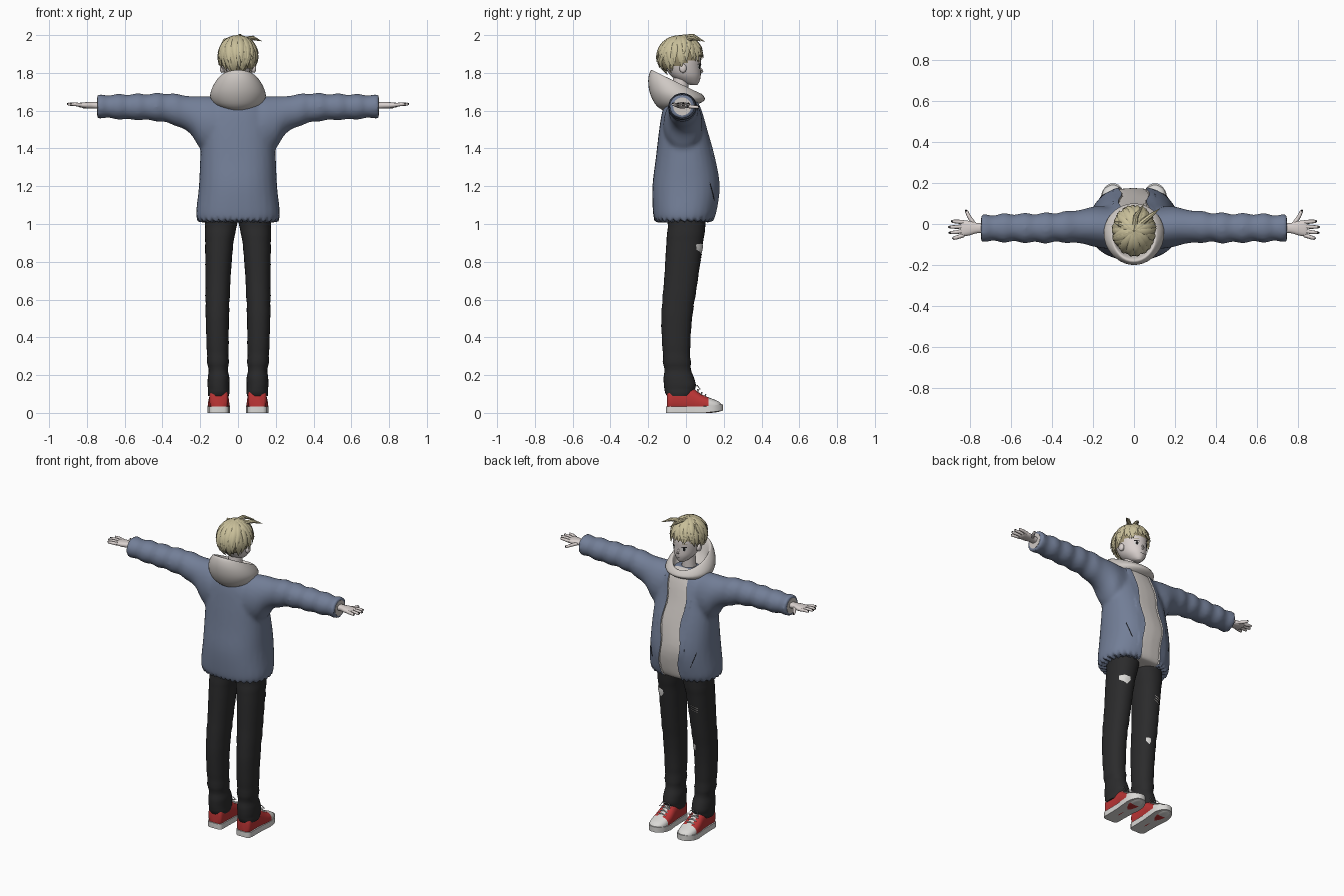
import bpy, bmesh, math, random
from math import sin, cos, pi
from mathutils import Vector
from mathutils.bvhtree import BVHTree

random.seed(4)
if "Cube" in bpy.data.objects:
    bpy.data.objects.remove(bpy.data.objects["Cube"])


def material(name, r, g, b):
    m = bpy.data.materials.new(name)
    m.use_nodes = True
    m.diffuse_color = (r, g, b, 1)
    m.node_tree.nodes["Principled BSDF"].inputs["Base Color"].default_value = (r, g, b, 1)
    return m


BLUE = material("slate blue cloth", .17, .21, .31)
CLOTH = material("light grey cloth", .62, .58, .55)
BLACK = material("black denim", .024, .024, .025)
RED = material("red canvas", .5, .035, .035)
WHITE = material("white rubber", .7, .69, .67)
HAIR = material("pale blond hair", .58, .52, .32)
SHADE = material("deep blond hair", .33, .28, .16)
SKIN = material("pale skin", .7, .64, .62)
DARK = material("near black", .012, .012, .013)


def finish(name, bm, *mats, angle=50):
    bmesh.ops.recalc_face_normals(bm, faces=bm.faces)
    me = bpy.data.meshes.new(name)
    bm.to_mesh(me)
    bm.free()
    ob = bpy.data.objects.new(name, me)
    bpy.context.collection.objects.link(ob)
    for m in mats:
        me.materials.append(m)
    bpy.ops.object.select_all(action='DESELECT')
    ob.select_set(True)
    bpy.context.view_layer.objects.active = ob
    bpy.ops.object.shade_smooth_by_angle(angle=math.radians(angle))
    return ob


def skin_rings(bm, rings):
    """Bridge closed rings of points and cap both ends."""
    vs = [[bm.verts.new(p) for p in r] for r in rings]
    n = len(vs[0])
    for a, b in zip(vs, vs[1:]):
        for i in range(n):
            bm.faces.new((a[i], a[(i + 1) % n], b[(i + 1) % n], b[i]))
    bm.faces.new(vs[0])
    bm.faces.new(vs[-1])


def refine(rows, k=4):
    """Smoothly interpolate section rows."""
    out = []
    for i in range(len(rows) - 1):
        q = [rows[max(i - 1, 0)], rows[i], rows[i + 1], rows[min(i + 2, len(rows) - 1)]]
        for j in range(k):
            t = j / k
            out.append([.5 * (2 * b + (c - a) * t + (2 * a - 5 * b + 4 * c - d) * t * t
                              + (3 * b - a - 3 * c + d) * t ** 3) for a, b, c, d in zip(*q)])
    return out + [list(rows[-1])]


def sections(rows, axis, s=1, n=28, power=1.0):
    """Rings from rows (position, a0, a1, b0, b1); s mirrors in x."""
    rings = []
    for t, a0, a1, b0, b1 in rows:
        ring = []
        for i in range(n):
            c, d = cos(2 * pi * i / n), sin(2 * pi * i / n)
            c, d = math.copysign(abs(c) ** power, c), math.copysign(abs(d) ** power, d)
            a, b = (a0 + a1 + (a1 - a0) * c) / 2, (b0 + b1 + (b1 - b0) * d) / 2
            x, y, z = {'x': (t, a, b), 'y': (a, t, b), 'z': (a, b, t)}[axis]
            ring.append((s * x, y, z))
        rings.append(ring)
    return rings


def tube(bm, path, radii, n=8):
    path = [Vector(p) for p in path]
    rings = []
    for i, p in enumerate(path):
        d = (path[min(i + 1, len(path) - 1)] - path[max(i - 1, 0)]).normalized()
        u = d.orthogonal().normalized() if abs(d.z) > .9 else d.cross(Vector((0, 0, 1))).normalized()
        v = d.cross(u)
        rings.append([p + radii[i] * (u * cos(2 * pi * k / n) + v * sin(2 * pi * k / n)) for k in range(n)])
    skin_rings(bm, rings)


def decal(name, target, origin, direction, outline, mat, lift=.003):
    """Thin plate laid on the target, seen along a direction."""
    tree = BVHTree.FromPolygons([v.co for v in target.data.vertices],
                                [p.vertices[:] for p in target.data.polygons])
    d = Vector(direction).normalized()
    u = Vector((0, 0, 1)).cross(d).normalized()
    v = d.cross(u)
    bm = bmesh.new()
    prev = None
    for f in (.05, .35, .7, 1):
        ring = []
        for a, b in outline:
            o = Vector(origin) + u * a * f + v * b * f + d * .5
            hit = tree.ray_cast(o, -d)[0]
            ring.append(bm.verts.new((hit or o - d * .5) + d * lift))
        n = len(ring)
        for i in range(n if prev else 0):
            bm.faces.new((prev[i], prev[(i + 1) % n], ring[(i + 1) % n], ring[i]))
        if not prev:
            bm.faces.new(ring)
        prev = ring
    ob = finish(name, bm, mat)
    if ob.data.polygons[0].normal.dot(d) < 0:
        ob.data.flip_normals()
    return ob


def oval(w, h, n=16):
    return [(w * cos(2 * pi * i / n), h * sin(2 * pi * i / n)) for i in range(n)]


# Jacket: body and wrinkled sleeves fused into one skin
bm = bmesh.new()
body = [(1.015, -.215, .215, -.165, .145), (1.06, -.222, .222, -.175, .165), (1.2, -.207, .207, -.178, .185),
        (1.35, -.2, .2, -.16, .16), (1.5, -.19, .19, -.142, .118), (1.6, -.16, .16, -.125, .09),
        (1.66, -.11, .11, -.1, .065), (1.685, -.06, .06, -.08, .04)]
skin_rings(bm, sections(refine(body), 'z', power=.85))
sleeve = refine([(.06, -.12, .08, 1.34, 1.67), (.14, -.12, .085, 1.37, 1.675), (.2, -.11, .085, 1.4, 1.678),
                 (.26, -.095, .07, 1.485, 1.678), (.36, -.09, .058, 1.53, 1.692), (.46, -.092, .052, 1.548, 1.69),
                 (.6, -.088, .05, 1.553, 1.687), (.7, -.086, .046, 1.56, 1.684), (.745, -.082, .042, 1.562, 1.683)], 6)
for r in sleeve:
    w = .006 * sin(62 * r[0]) * min(1, max(0, r[0] - .25) * 8)
    r[1:] = [r[1] - w, r[2] + w, r[3] - w * .6, r[4] + w * .8]
for s in (1, -1):
    skin_rings(bm, sections(sleeve, 'x', s))
raw = finish("jacket_source", bm)
mod = raw.modifiers.new("fuse", 'REMESH')
mod.mode, mod.voxel_size = 'VOXEL', .012
mod = raw.modifiers.new("soften", 'SMOOTH')
mod.iterations = 6
fused = bpy.data.meshes.new_from_object(raw.evaluated_get(bpy.context.evaluated_depsgraph_get()))
bpy.data.objects.remove(raw)
bm = bmesh.new()
bm.from_mesh(fused)
bpy.data.meshes.remove(fused)
for x in (-.068, .068):  # shirt front between the open edges
    bmesh.ops.bisect_plane(bm, geom=bm.verts[:] + bm.edges[:] + bm.faces[:], plane_co=(x, 0, 0), plane_no=(1, 0, 0))
for f in bm.faces:
    c = f.calc_center_median()
    f.material_index = int(abs(c.x) < .068 and c.y > .02)
for v in bm.verts:
    if all(f.material_index for f in v.link_faces):
        v.co.y -= .009
    elif v.co.z < 1.032:
        v.co.z += .007 * sin(34 * math.atan2(v.co.y, v.co.x))
    if v.co.y > .02 and abs(v.co.x) < .1:
        v.co.x += .008 * sin(v.co.z * 24)
jacket = finish("jacket", bm, BLUE, CLOTH)
for s, side in ((1, "right"), (-1, "left")):
    decal(side + "_pocket_slit", jacket, (s * .135, .1, 1.17), (s * .45, 1, 0),
          [(-s * .02, .05), (-s * .017, .05), (s * .022, -.05), (s * .018, -.05)], DARK)
    bm = bmesh.new()
    skin_rings(bm, sections([(.738, -.068, .028, 1.575, 1.67), (.746, -.068, .028, 1.575, 1.67)], 'x', s))
    finish(side + "_cuff_lining", bm, CLOTH)

# Hood: tilted rings forming a hollow bag (half width, back y, back z, front y, front z)
bm = bmesh.new()
rows = refine([(.06, -.1, 1.59, .05, 1.63), (.125, -.155, 1.625, .085, 1.645), (.147, -.19, 1.69, .1, 1.66),
               (.137, -.2, 1.76, .095, 1.675), (.112, -.187, 1.812, .08, 1.69), (.1, -.165, 1.8, .065, 1.685),
               (.085, -.13, 1.72, .05, 1.65), (.05, -.08, 1.67, .02, 1.63)], 4)
rings = []
for w, y0, z0, y1, z1 in rows:
    q = [(.5 - .5 * cos(2 * pi * i / 36), sin(2 * pi * i / 36)) for i in range(36)]
    rings.append([(w * k, y0 + (y1 - y0) * t, z0 + (z1 - z0) * t) for t, k in q])
skin_rings(bm, rings)
finish("hood", bm, CLOTH, angle=70)

# Head, neck, ears and nose
bm = bmesh.new()
skull = [(1.737, -.018, .018, .02, .06), (1.752, -.038, .038, -.03, .07), (1.785, -.065, .065, -.08, .078),
         (1.83, -.08, .08, -.11, .078), (1.88, -.085, .085, -.125, .078), (1.93, -.076, .076, -.11, .062),
         (1.965, -.045, .045, -.08, .02)]
skin_rings(bm, sections(refine(skull, 5), 'z'))
head = finish("head", bm, SKIN, angle=70)
bm = bmesh.new()
tube(bm, [(0, -.035, 1.62), (0, -.03, 1.7), (0, -.025, 1.79)], [.05, .042, .042], 20)
finish("neck", bm, SKIN)
bm = bmesh.new()
tube(bm, [(0, .07, 1.835), (0, .081, 1.815), (0, .088, 1.807), (0, .074, 1.798)], [.003, .007, .006, .004])
finish("nose", bm, SKIN)
decal("mouth", head, (0, .07, 1.772), (0, 1, 0), oval(.016, .0015), DARK)
for s, side in ((1, "right"), (-1, "left")):
    bm = bmesh.new()
    skin_rings(bm, sections(refine([(.07, -.03, 0, 1.805, 1.835), (.086, -.035, .003, 1.8, 1.848),
                                    (.094, -.03, -.005, 1.81, 1.84)]), 'x', s, 14))
    finish(side + "_ear", bm, SKIN)
    look = (s * .35, 1, 0)
    decal(side + "_eye_white", head, (s * .037, .07, 1.832), look, oval(.017, .012), WHITE, .002)
    decal(side + "_iris", head, (s * .036, .07, 1.832), look, oval(.008, .0115), DARK, .004)
    decal(side + "_lash", head, (s * .037, .07, 1.846), look, oval(.02, .003), DARK, .005)
    decal(side + "_brow", head, (s * .037, .07, 1.863), look, oval(.018, .002), SHADE)


# Hair: under-cap and layered tapering locks
def scalp(az, th, k=1.0):
    return Vector((.096 * k * sin(th) * sin(az), -.03 + .112 * k * sin(th) * cos(az), 1.883 + .103 * k * cos(th)))


bm = bmesh.new()
bmesh.ops.create_uvsphere(bm, u_segments=32, v_segments=20, radius=1)
for v in bm.verts:
    v.co = Vector((v.co.x * .095, v.co.y * .11 - .03, v.co.z * .103 + 1.883))
bmesh.ops.delete(bm, geom=[f for f in bm.faces if f.calc_center_median().z
                           < 1.857 + .41 * f.calc_center_median().y], context='FACES')
finish("hair_cap", bm, SHADE)
bm = bmesh.new()
for layer, (count, start, reach, k) in enumerate(((24, .55, 1.0, 1.03), (20, .3, .86, 1.06), (15, .05, .7, 1.09))):
    for i in range(count):
        az = 2 * pi * (i + random.uniform(-.25, .25)) / count
        end = (2.12 - .42 * cos(az)) * reach + random.uniform(-.12, .1)
        twist = random.uniform(-.3, .3)
        rings = []
        for j in range(8):
            t = j / 7
            a, th = az + twist * t * t, start + (end - start) * t
            p = scalp(a, th, k + .07 * t ** 4)
            out = (p - Vector((0, -.03, 1.883))).normalized()
            side = Vector((cos(a), -sin(a), 0))
            w = (.3 + .7 * sin(pi * min(1, t * .62 + .12))) * (1 - t ** 3) * .021 + .0008
            rings.append([p + side * w * cos(q) + out * w * .4 * sin(q) for q in [pi * m / 3 for m in range(6)]])
        skin_rings(bm, rings)
# stray tufts
for p, q, r in (((.03, .0, 1.975), (.08, .04, 1.985), (.125, .075, 1.968)),
                ((0, -.03, 1.985), (.01, .04, 1.995), (.05, .1, 1.965)),
                ((-.03, -.02, 1.975), (-.07, .0, 1.97), (-.1, .01, 1.93))):
    tube(bm, [p, q, r], [.016, .012, .001])
finish("hair_locks", bm, HAIR, angle=40)

# Hands with dark nails
for s, side in ((1, "right"), (-1, "left")):
    bm, nails = bmesh.new(), bmesh.new()
    palm = [(.72, -.045, .005, 1.607, 1.645), (.765, -.045, .005, 1.612, 1.645), (.8, -.055, .015, 1.612, 1.645),
            (.835, -.06, .016, 1.617, 1.642), (.845, -.055, .012, 1.622, 1.638)]
    skin_rings(bm, sections(refine(palm), 'x', s, 16, .8))
    fingers = [((.83, .009 - .021 * i, 1.63), (.865, .012 - .026 * i, 1.634), (x, .013 - .028 * i, 1.634))
               for i, x in enumerate((.892, .906, .903, .885))]
    fingers.append(((.78, 0, 1.625), (.805, .038, 1.62), (.82, .07, 1.618)))
    for f in fingers:
        a, b, c = [Vector((s * p[0], p[1], p[2])) for p in f]
        tube(bm, [a, b, b.lerp(c, .8), c], [.0105, .0095, .0075, .002])
        tip = b.lerp(c, .72) + Vector((0, 0, .0055))
        tube(nails, [tip, tip.lerp(c, .5), c + Vector((0, 0, .002))], [.004, .005, .003], 6)
    finish(side + "_hand", bm, SKIN)
    finish(side + "_nails", nails, DARK)

# Trouser legs with folds, and shoes
legs = {}
for s, side in ((1, "right"), (-1, "left")):
    leg = refine([(1.1, -.01, .17, -.11, .1), (1, .004, .175, -.097, .104), (.9, .024, .174, -.104, .09),
                  (.7, .04, .172, -.116, .062), (.5, .048, .171, -.131, .032), (.3, .05, .164, -.122, .022),
                  (.2, .05, .156, -.115, .035), (.15, .043, .164, -.12, .055), (.12, .047, .158, -.112, .045),
                  (.09, .05, .156, -.1, .03)], 5)
    for r in leg:
        w = .003 * sin(r[0] * 75) * (1 if r[0] < .65 else .3)
        r[1:] = [r[1] - w, r[2] + w, r[3] - w, r[4] + w]
    bm = bmesh.new()
    skin_rings(bm, sections(leg, 'z', s, power=.9))
    legs[s] = finish(side + "_trouser_leg", bm, BLACK)

    bm = bmesh.new()
    upper = [(-.1, .065, .137, .01, .11), (-.085, .053, .15, .005, .14), (-.03, .052, .15, .0, .15),
             (.03, .05, .152, 0, .135), (.08, .046, .158, .0, .1), (.13, .047, .158, .0, .078),
             (.17, .06, .146, .005, .062), (.19, .085, .12, .012, .045)]
    skin_rings(bm, sections(refine(upper), 'y', s, 28, .8))
    bm.normal_update()
    for f in bm.faces:
        c = f.calc_center_median()
        tongue = abs(c.x - s * .101) < .019 and .0 < c.y and c.z > .06
        f.material_index = int(c.y > .115 + .25 * max(0, .06 - c.z) or tongue)
    finish(side + "_shoe_upper", bm, RED, WHITE)

    # sole outline swept upward
    bm = bmesh.new()
    outline = refine([(-.106, .03), (-.09, .05), (-.03, .052), (.04, .054), (.1, .06), (.15, .056), (.185, .034), (.197, .012)], 3)
    loop = [(.102 + w, y) for y, w in outline] + [(.102 - w, y) for y, w in reversed(outline)]
    skin_rings(bm, [[(s * x, y, z + max(0, y - .1) * .12) for x, y in loop] for z in (0, .018, .034)])
    finish(side + "_sole", bm, WHITE)

    # laces and bow
    bm = bmesh.new()
    for i in range(4):
        y, z = .04 + .02 * i, .132 - .012 * i
        tube(bm, [(s * .074, y, z - .012), (s * .102, y + .004, z), (s * .13, y, z - .012)], [.004] * 3, 6)
    for d in (-1, 1):
        x = s * .102
        tube(bm, [(x, .04, .138), (x + d * .025, .06, .145), (x + d * .036, .075, .125), (x + d * .012, .06, .125)],
             [.003] * 4, 6)
    finish(side + "_laces", bm, WHITE)

# Torn patches on the trousers
ragged = [(-.036, .022), (.0, .026), (.034, .02), (.036, 0), (.014, -.03), (-.006, -.018), (-.034, -.006)]
decal("right_thigh_tear", legs[1], (.13, .07, .87), (.6, 1, 0), ragged, WHITE)
decal("left_knee_tear", legs[-1], (-.08, .04, .55), (.5, 1, 0), [(x * .45, y * .8) for x, y in ragged], WHITE)
for i in range(3):
    decal("left_thigh_rip", legs[-1], (-.11, .07, .835 - .014 * i), (-.3, 1, 0),
          [(-.022, .006), (.024, -.006), (.022, -.01), (-.02, .003)], CLOTH)
